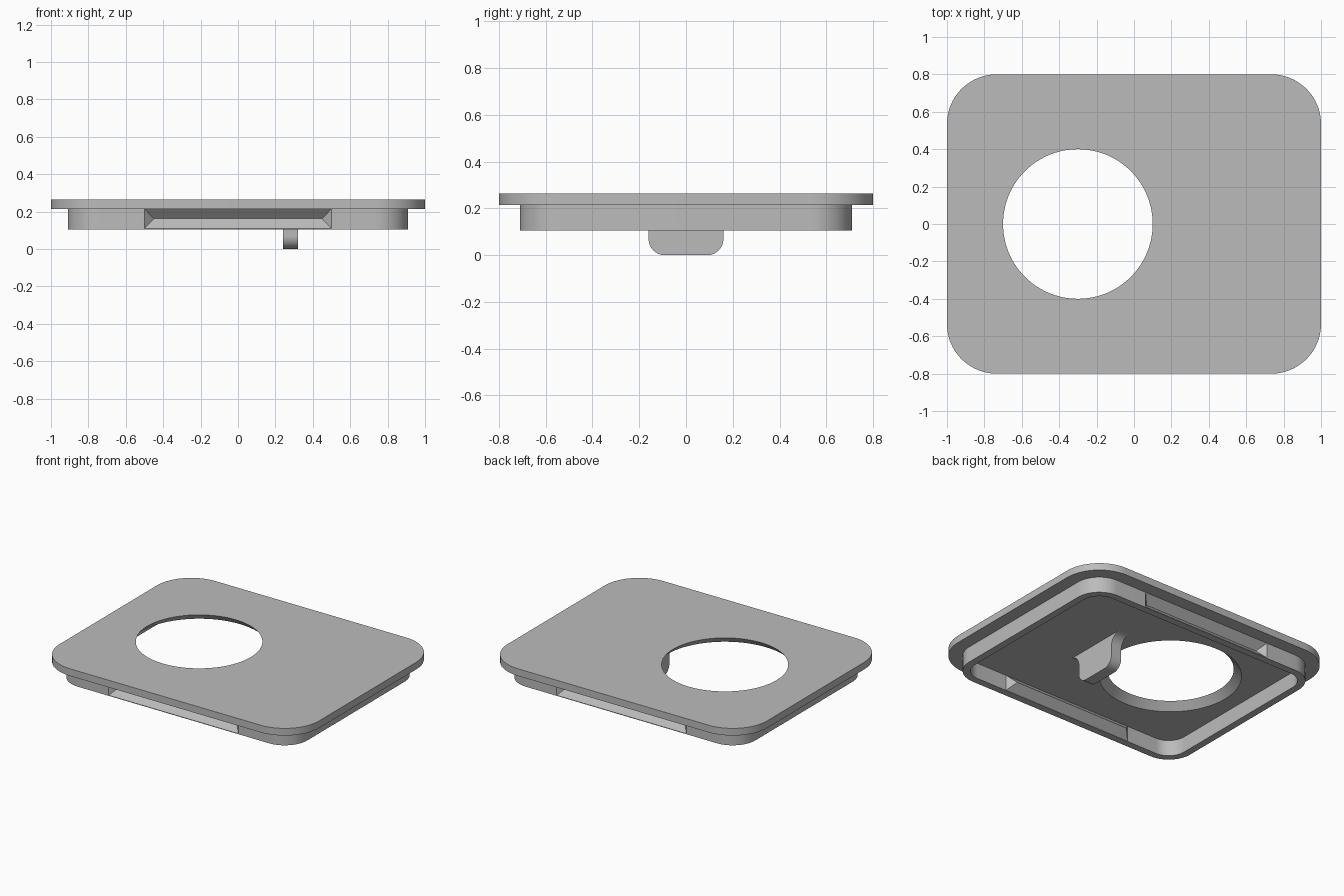
import bpy, bmesh
from math import sin, cos, pi, radians
from mathutils import Matrix

cube = bpy.data.objects.get("Cube")
if cube:
    bpy.data.objects.remove(cube, do_unlink=True)

grey = bpy.data.materials.new("plain grey")
grey.use_nodes = True
grey.diffuse_color = (0.5, 0.5, 0.5, 1)
grey.node_tree.nodes["Principled BSDF"].inputs["Base Color"].default_value = (0.5, 0.5, 0.5, 1)


def finish(name, bm):
    bmesh.ops.recalc_face_normals(bm, faces=bm.faces)
    mesh = bpy.data.meshes.new(name)
    bm.to_mesh(mesh)
    bm.free()
    mesh.materials.append(grey)
    obj = bpy.data.objects.new(name, mesh)
    bpy.context.collection.objects.link(obj)
    return obj


def arc(cx, cy, r, start, end, steps=16):
    angles = [radians(start + (end - start) * i / steps) for i in range(steps + 1)]
    return [(cx + r * cos(a), cy + r * sin(a)) for a in angles]


def loft(name, lower, upper):
    """Solid between two matching 3D outlines."""
    bm = bmesh.new()
    a = [bm.verts.new(p) for p in lower]
    b = [bm.verts.new(p) for p in upper]
    bm.faces.new(a)
    bm.faces.new(b)
    for i in range(len(a)):
        j = (i + 1) % len(a)
        bm.faces.new((a[i], a[j], b[j], b[i]))
    return finish(name, bm)


def rounded_slab(name, hx, hy, r, z0, z1):
    x, y = hx - r, hy - r
    pts = (arc(x, y, r, 0, 90) + arc(-x, y, r, 90, 180)
           + arc(-x, -y, r, 180, 270) + arc(x, -y, r, 270, 360))
    return loft(name, [(*p, z0) for p in pts], [(*p, z1) for p in pts])


def wedge(name, side, y, depth, z0, z1):
    """Hipped ridge pointing inward, with a short stub behind its base."""
    zm = (z0 + z1) / 2
    bm = bmesh.new()
    rect = [(-0.5, z0), (0.5, z0), (0.5, z1), (-0.5, z1)]
    back = [bm.verts.new((x, side * (y + 0.02), z)) for x, z in rect]
    base = [bm.verts.new((x, side * y, z)) for x, z in rect]
    left, right = [bm.verts.new((x, side * (y - depth), zm)) for x in (-0.45, 0.45)]
    bm.faces.new(back)
    for i in range(4):
        j = (i + 1) % 4
        bm.faces.new((back[i], back[j], base[j], base[i]))
    bm.faces.new((base[0], base[1], right, left))
    bm.faces.new((base[2], base[3], left, right))
    bm.faces.new((base[1], base[2], right))
    bm.faces.new((base[3], base[0], left))
    return finish(name, bm)


def combine(target, tool, operation):
    mod = target.modifiers.new("combine", "BOOLEAN")
    mod.operation = operation
    mod.solver = "EXACT"
    mod.object = tool
    bpy.context.view_layer.objects.active = target
    bpy.ops.object.modifier_apply(modifier=mod.name)
    bpy.data.objects.remove(tool, do_unlink=True)


# Top plate with a round opening that flares out underneath
plate = rounded_slab("top_plate", 1, 0.8, 0.265, 0.215, 0.265)
bm = bmesh.new()
bmesh.ops.create_cone(bm, cap_ends=True, segments=96, radius1=0.47, radius2=0.38,
                      depth=0.09, matrix=Matrix.Translation((-0.3, 0, 0.24)))
for v in bm.verts:  # flare runs from the plate's underside to its top
    radius = 0.46 if v.co.z < 0.24 else 0.39
    v.co.x = -0.3 + (v.co.x + 0.3) * radius / (0.47 if v.co.z < 0.24 else 0.38)
    v.co.y *= radius / (0.47 if v.co.z < 0.24 else 0.38)
    v.co.z = 0.205 if v.co.z < 0.24 else 0.275
combine(plate, finish("opening_cutter", bm), "DIFFERENCE")

# Rim below the plate, pressed inward on front and back to form grip grooves
rim = rounded_slab("lower_rim", 0.91, 0.71, 0.175, 0.105, 0.217)
combine(rim, rounded_slab("rim_cutter", 0.86, 0.66, 0.125, 0.05, 0.3), "DIFFERENCE")
for side in (-1, 1):
    combine(rim, wedge("bulge", side, 0.66, 0.05, 0.107, 0.215), "UNION")
    combine(rim, wedge("groove_cutter", side, 0.71, 0.05, 0.109, 0.215), "DIFFERENCE")

# Tab hanging from the plate: rounded tip, flared root
half = (arc(0.24, 0.135, 0.08, 90, 180) + arc(0.09, 0.07, 0.07, 0, -90))
profile = [(0.24, 0.217)] + half
profile += [(-y, z) for y, z in reversed(profile)]
tab = loft("hanging_tab", [(0.24, *p) for p in profile], [(0.32, *p) for p in profile])

for obj in (plate, rim, tab):
    bpy.ops.object.select_all(action="DESELECT")
    obj.select_set(True)
    bpy.context.view_layer.objects.active = obj
    bpy.ops.object.shade_smooth_by_angle(angle=radians(30))
